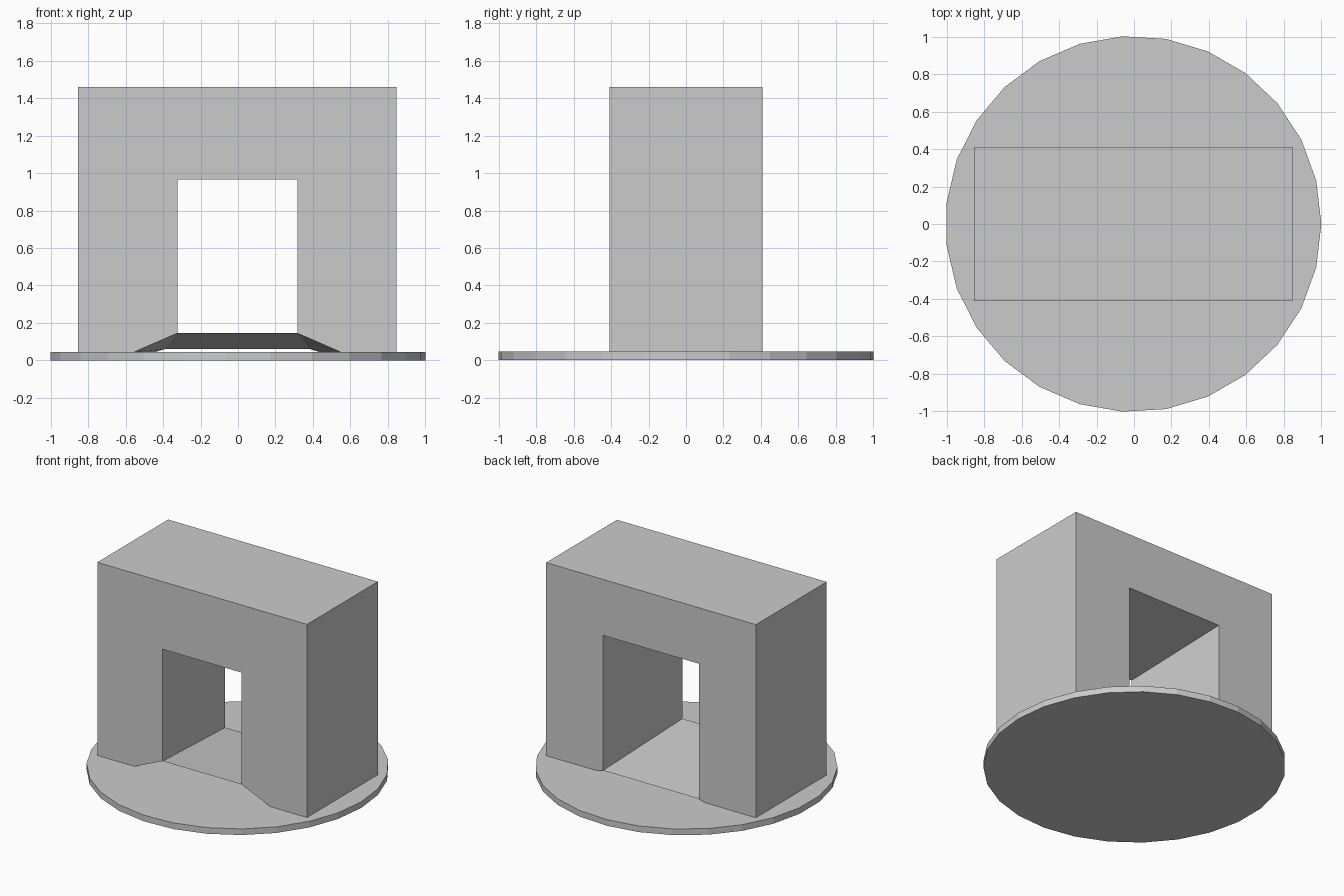
import bpy, bmesh, math

if "Cube" in bpy.data.objects:
    bpy.data.objects.remove(bpy.data.objects["Cube"])

SIDES = 27
RADIUS = 1.0034
CX = -0.0034          # the odd-sided disc is centred by its bounds
BASE_TOP = 0.045


def make_object(name, bm):
    mesh = bpy.data.meshes.new(name)
    bm.to_mesh(mesh)
    bm.free()
    obj = bpy.data.objects.new(name, mesh)
    bpy.context.collection.objects.link(obj)
    return obj


# round base: low-poly disc with a corner on +x
bm = bmesh.new()
ring = [(CX + RADIUS * math.cos(math.tau * i / SIDES),
         RADIUS * math.sin(math.tau * i / SIDES)) for i in range(SIDES)]
low = [bm.verts.new((x, y, 0)) for x, y in ring]
top = [bm.verts.new((x, y, BASE_TOP)) for x, y in ring]
bm.faces.new(low[::-1])
bm.faces.new(top)
for i in range(SIDES):
    j = (i + 1) % SIDES
    bm.faces.new((low[i], low[j], top[j], top[i]))
make_object("round_base", bm)


# arch block: front and back outlines joined by a tunnel widening to the back
def outline(bm, y, foot, half, z_low, z_high):
    right = [(foot, BASE_TOP), (0.85, BASE_TOP), (0.85, 1.46)]
    left = [(-x, z) for x, z in reversed(right)]
    hole = [(-half, z_low), (-half, z_high), (half, z_high), (half, z_low)]
    return [bm.verts.new((CX + x, y, z)) for x, z in right + left + hole]


bm = bmesh.new()
front = outline(bm, -0.41, 0.55, 0.32, 0.145, 0.965)
back = outline(bm, 0.41, 0.437, 0.388, 0.06, 1.05)
bm.faces.new(front)
bm.faces.new(back[::-1])
n = len(front)
for i in range(n):
    j = (i + 1) % n
    bm.faces.new((front[i], back[i], back[j], front[j]))
# thin sloping tunnel floor
bm.faces.new((front[6], front[9], back[9], back[6]))
make_object("arch_block", bm)
